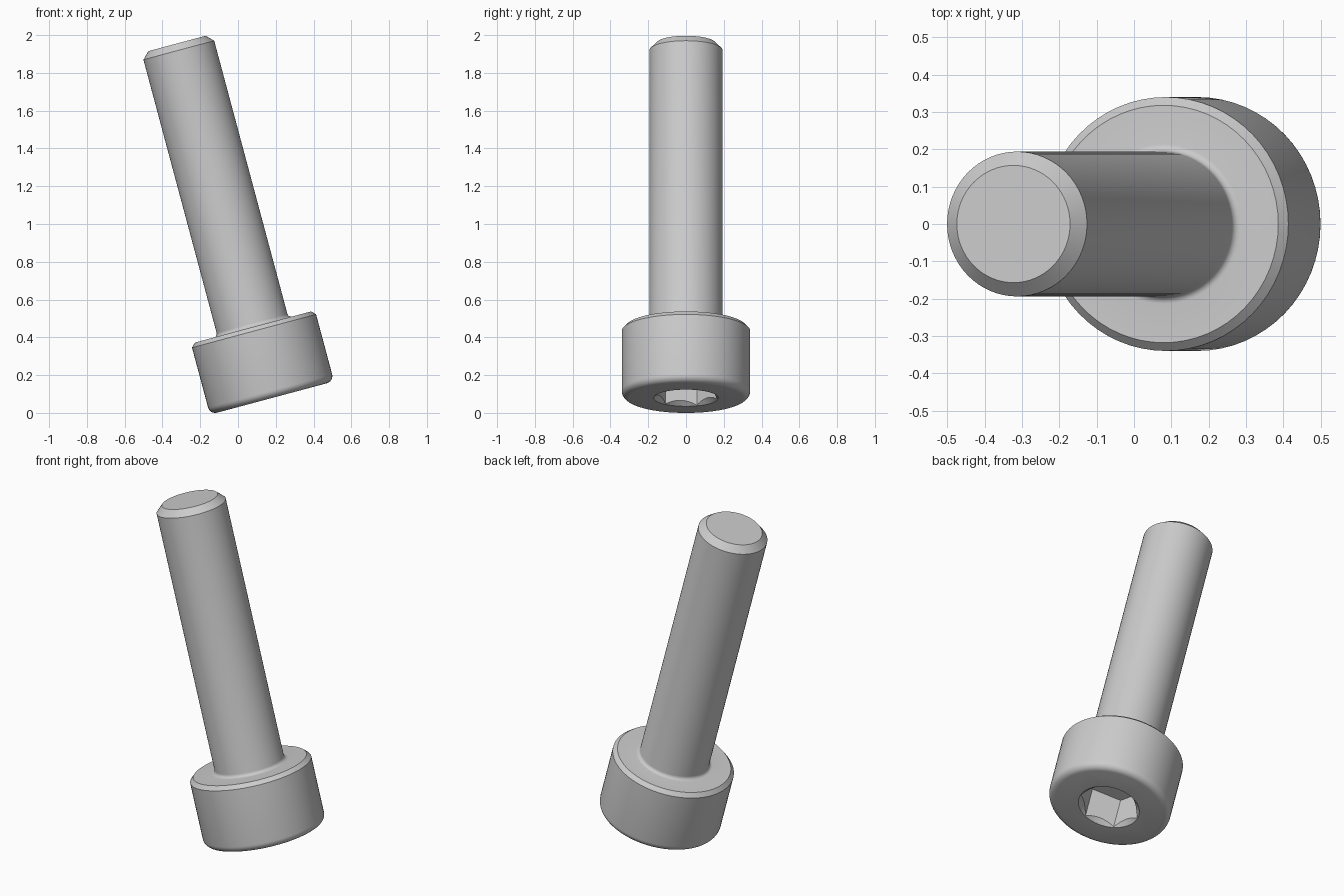
import bpy
import bmesh
from math import sin, cos, pi, radians
from mathutils import Matrix

default = bpy.data.objects.get("Cube")
if default:
    bpy.data.objects.remove(default, do_unlink=True)

# Dimensions
HEAD_R, HEAD_H = 0.34, 0.389
SHAFT_R, LENGTH = 0.194, 1.943
ROUND, HEAD_CHAMFER, TIP_CHAMFER, NECK = 0.039, 0.022, 0.037, 0.02
HEX_R, HEX_DEPTH, HEX_TURN = 0.168, 0.194, radians(40)
SEGMENTS = 64

steel = bpy.data.materials.new("steel grey")
steel.use_nodes = True
grey = (0.6, 0.6, 0.6, 1.0)
steel.diffuse_color = grey
steel.node_tree.nodes["Principled BSDF"].inputs["Base Color"].default_value = grey


def make_object(name, bm):
    bmesh.ops.recalc_face_normals(bm, faces=bm.faces)
    mesh = bpy.data.meshes.new(name)
    bm.to_mesh(mesh)
    bm.free()
    mesh.materials.append(steel)
    obj = bpy.data.objects.new(name, mesh)
    bpy.context.collection.objects.link(obj)
    return obj


def lathe(name, profile, sides, turn=0.0):
    """Solid of revolution about z from (radius, height) points, capped at both ends."""
    bm = bmesh.new()
    rings = [[bm.verts.new((r * cos(turn + 2 * pi * i / sides),
                            r * sin(turn + 2 * pi * i / sides), z))
              for i in range(sides)] for r, z in profile]
    for low, high in zip(rings, rings[1:]):
        for i in range(sides):
            j = (i + 1) % sides
            bm.faces.new((low[i], low[j], high[j], high[i]))
    bm.faces.new(rings[0][::-1])
    bm.faces.new(rings[-1])
    return make_object(name, bm)


def arc(r, z, radius, start, end, steps=6):
    angles = [radians(start + (end - start) * i / steps) for i in range(steps + 1)]
    return [(r + radius * cos(a), z + radius * sin(a)) for a in angles]


# Head and shaft in one turned profile
profile = arc(HEAD_R - ROUND, ROUND, ROUND, -90, 0)
profile += [(HEAD_R, HEAD_H - HEAD_CHAMFER), (HEAD_R - HEAD_CHAMFER, HEAD_H)]
profile += arc(SHAFT_R + NECK, HEAD_H + NECK, NECK, 270, 180)
profile += [(SHAFT_R, LENGTH - TIP_CHAMFER), (SHAFT_R - TIP_CHAMFER, LENGTH)]
screw = lathe("socket_head_screw", profile, SEGMENTS)

# Hexagonal key socket with a countersunk rim
cutters = [
    lathe("socket_cutter", [(HEX_R, -0.05), (HEX_R, HEX_DEPTH)], 6, HEX_TURN),
    lathe("rim_cutter", [(HEX_R + 0.023, -0.02), (HEX_R - 0.047, 0.05)], SEGMENTS),
]
bpy.context.view_layer.objects.active = screw
for cutter in cutters:
    cutter.hide_render = True
    mod = screw.modifiers.new(cutter.name, "BOOLEAN")
    mod.operation = "DIFFERENCE"
    mod.solver = "EXACT"
    mod.object = cutter
    bpy.ops.object.modifier_apply(modifier=mod.name)
    bpy.data.objects.remove(cutter, do_unlink=True)

# Smooth shading, then tilt to the resting pose
bpy.ops.object.select_all(action="DESELECT")
screw.select_set(True)
bpy.ops.object.shade_smooth_by_angle(angle=radians(25))
screw.matrix_world = Matrix.Translation((0.18, 0, 0.079)) @ Matrix.Rotation(radians(-15), 4, "Y")
